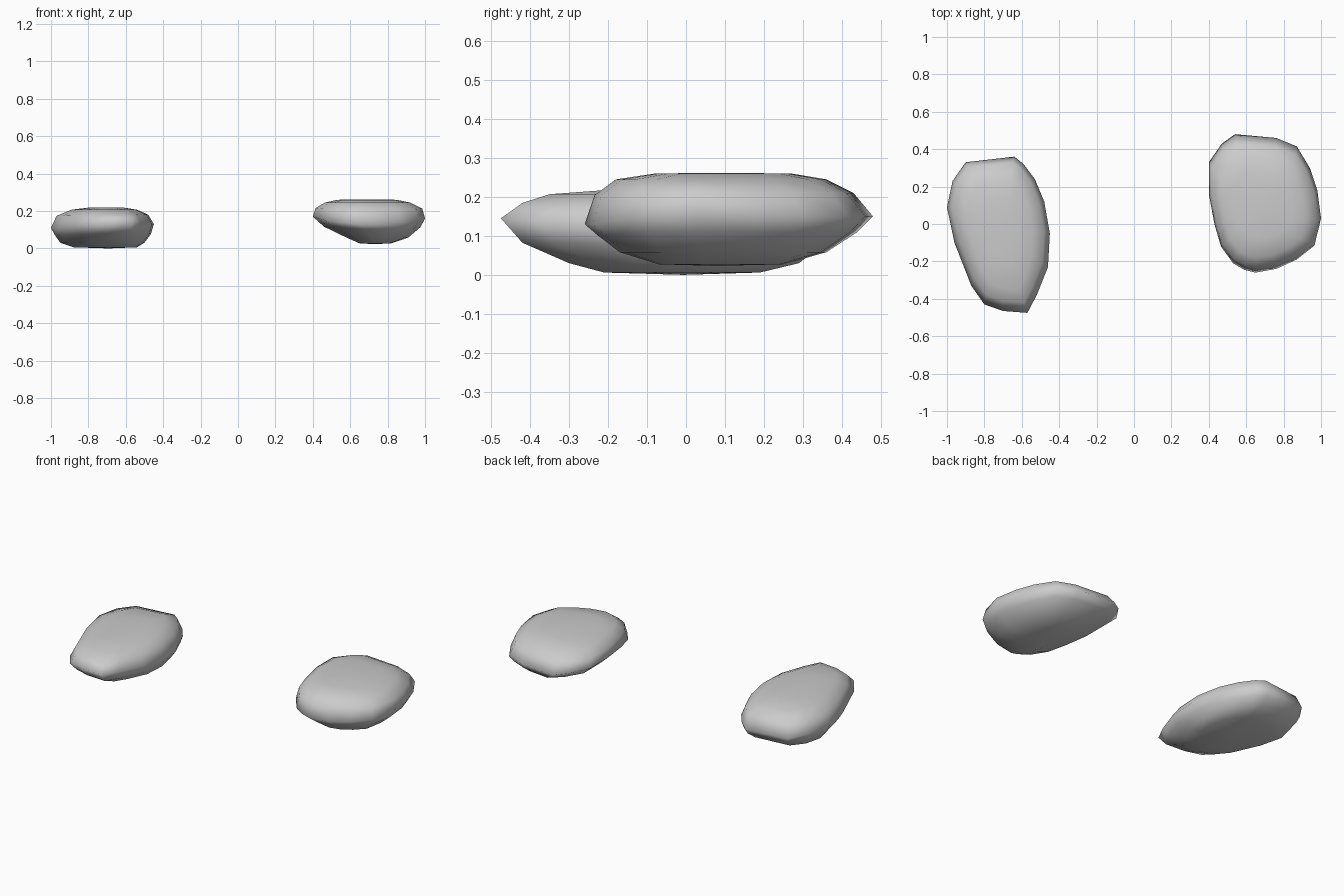
import bpy, bmesh, math

if "Cube" in bpy.data.objects:
    bpy.data.objects.remove(bpy.data.objects["Cube"])


def rock(name, outline, rings, top_z, bottom_z, waist):
    """Loft the plan outline through rings (x0, x1, y0, y1, z), bottom to top.
    The ring with index 'waist' takes its heights from the outline points."""
    xs = [p[0] for p in outline]
    ys = [p[1] for p in outline]
    ax, bx, ay, by = min(xs), max(xs), min(ys), max(ys)
    bm = bmesh.new()
    loops = []
    for i, (x0, x1, y0, y1, z) in enumerate(rings):
        loop = []
        for x, y, h in outline:
            u, v = (x - ax) / (bx - ax), (y - ay) / (by - ay)
            zz = h if i == waist else z
            # neighbours of the waist follow its waviness a little
            if abs(i - waist) == 1:
                zz += (h - rings[waist][4]) * 0.3
            loop.append(bm.verts.new((x0 + u * (x1 - x0), y0 + v * (y1 - y0), zz)))
        loops.append(loop)
    n = len(outline)
    for a, b in zip(loops, loops[1:]):
        for j in range(n):
            k = (j + 1) % n
            bm.faces.new((a[j], a[k], b[k], b[j]))
    # close the top and bottom with fans
    for loop, z in ((loops[0], bottom_z), (loops[-1], top_z)):
        c = bm.verts.new((sum(p.co.x for p in loop) / n, sum(p.co.y for p in loop) / n, z))
        for j in range(n):
            bm.faces.new((loop[j], loop[(j + 1) % n], c))
    bmesh.ops.recalc_face_normals(bm, faces=bm.faces)
    me = bpy.data.meshes.new(name)
    bm.to_mesh(me)
    bm.free()
    ob = bpy.data.objects.new(name, me)
    bpy.context.collection.objects.link(ob)
    for f in me.polygons:
        f.use_smooth = True
    return ob


# left stone: long, tapering and lifted towards the front
rock("left_stone",
     [(-.64, .36, .10), (-.90, .33, .10), (-.97, .23, .11), (-1.0, .09, .11),
      (-.96, -.10, .11), (-.87, -.33, .12), (-.80, -.43, .13), (-.70, -.465, .14),
      (-.57, -.475, .145), (-.52, -.38, .14), (-.46, -.23, .13), (-.45, -.05, .13),
      (-.48, .12, .12), (-.53, .24, .11), (-.59, .32, .11)],
     [(-.88, -.54, -.21, .19, .006),
      (-.95, -.50, -.30, .29, .03),
      (-.98, -.465, -.42, .34, .075),
      (-1.0, -.45, -.475, .36, .12),
      (-.97, -.48, -.42, .33, .177),
      (-.89, -.54, -.35, .24, .207),
      (-.80, -.61, -.20, .12, .218)],
     .22, 0.0, 3)

# right stone: broad flat top, undercut on its inner side
rock("right_stone",
     [(.54, .48, .15), (.76, .46, .15), (.87, .415, .15), (.94, .30, .15),
      (.98, .18, .15), (1.0, .03, .16), (.965, -.115, .15), (.87, -.19, .14),
      (.76, -.24, .13), (.65, -.26, .13), (.59, -.245, .135), (.53, -.21, .14),
      (.465, -.12, .15), (.43, .0, .16), (.40, .16, .17), (.40, .33, .17),
      (.47, .43, .16)],
     [(.65, .82, -.07, .25, .027),
      (.58, .91, -.17, .36, .058),
      (.46, .975, -.23, .44, .11),
      (.40, 1.0, -.26, .48, .15),
      (.415, .985, -.235, .43, .21),
      (.465, .92, -.18, .36, .245),
      (.53, .85, -.08, .27, .26)],
     .262, .023, 3)
